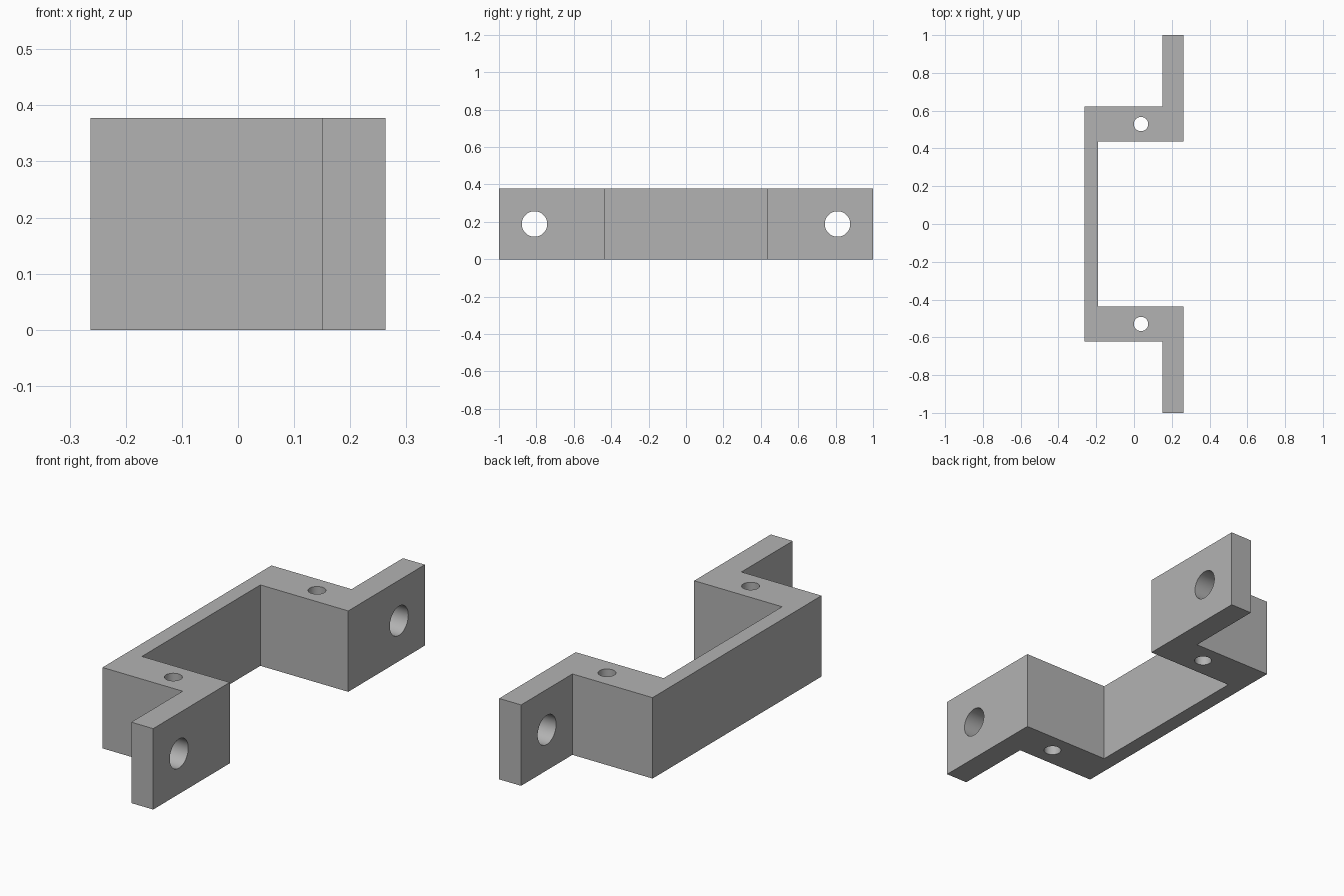
import bpy
import bmesh
from math import pi, radians

cube = bpy.data.objects.get("Cube")
if cube:
    bpy.data.objects.remove(cube, do_unlink=True)

HEIGHT = 0.377
OUTER = 0.263          # half depth of the bracket in x

grey = bpy.data.materials.new("plain grey")
grey.use_nodes = True
colour = (0.45, 0.45, 0.45, 1)
grey.diffuse_color = colour
grey.node_tree.nodes["Principled BSDF"].inputs["Base Color"].default_value = colour

# Bracket body: half of the hat-shaped outline, mirrored in y and extruded
half = [(-OUTER, 0.622), (0.15, 0.622), (0.15, 1.0), (OUTER, 1.0),
        (OUTER, 0.436), (-0.19, 0.436)]
outline = half + [(x, -y) for x, y in reversed(half)]
bm = bmesh.new()
face = bm.faces.new([bm.verts.new((x, y, 0)) for x, y in outline])
up = bmesh.ops.extrude_face_region(bm, geom=[face])["geom"]
bmesh.ops.translate(bm, vec=(0, 0, HEIGHT),
                    verts=[v for v in up if isinstance(v, bmesh.types.BMVert)])
bmesh.ops.recalc_face_normals(bm, faces=bm.faces)
mesh = bpy.data.meshes.new("bracket")
bm.to_mesh(mesh)
bm.free()
bracket = bpy.data.objects.new("bracket", mesh)
bpy.context.collection.objects.link(bracket)
mesh.materials.append(grey)


def drill(name, location, radius, rotation=(0, 0, 0)):
    """Cut a round through hole in the bracket."""
    bpy.ops.mesh.primitive_cylinder_add(vertices=48, radius=radius, depth=0.8,
                                        location=location, rotation=rotation)
    cutter = bpy.context.object
    cutter.name = name
    cutter.hide_render = True
    cutter.data.materials.append(grey)
    bpy.ops.object.select_all(action="DESELECT")
    bpy.context.view_layer.objects.active = bracket
    bracket.select_set(True)
    mod = bracket.modifiers.new(name, "BOOLEAN")
    mod.operation = "DIFFERENCE"
    mod.solver = "EXACT"
    mod.object = cutter
    bpy.ops.object.modifier_apply(modifier=mod.name)
    bpy.data.objects.remove(cutter, do_unlink=True)


# Mounting holes through the end flanges, pin holes down through the arms
for side in (-1, 1):
    drill("flange_hole_cutter", (0.2, side * 0.81, HEIGHT / 2), 0.068, (0, pi / 2, 0))
    drill("arm_hole_cutter", (0.037, side * 0.529, HEIGHT / 2), 0.038)

bpy.ops.object.shade_smooth_by_angle(angle=radians(30))
